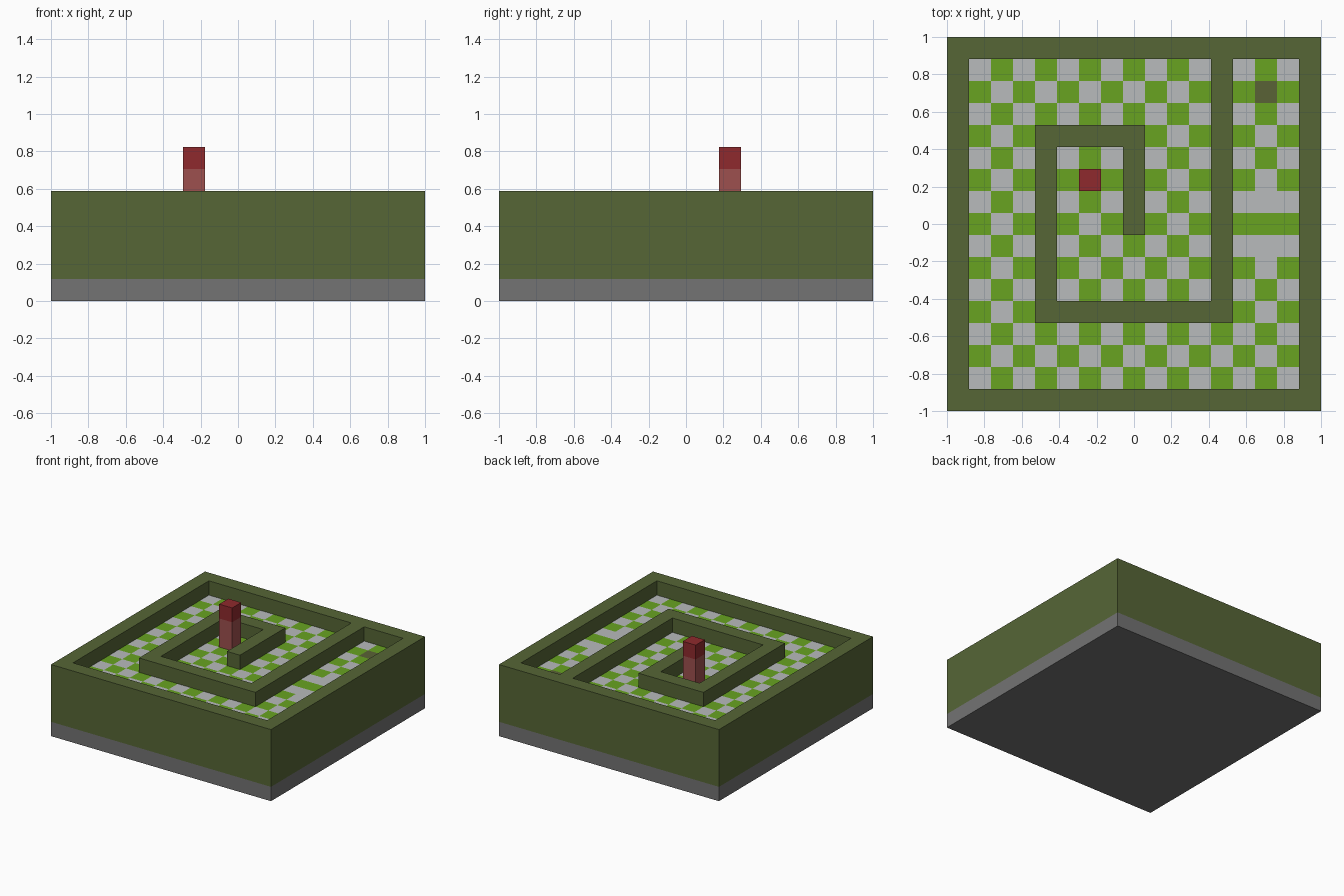
import bpy, bmesh
from mathutils import Vector

cube = bpy.data.objects.get("Cube")
if cube:
    bpy.data.objects.remove(cube, do_unlink=True)

N = 17            # cells per side
U = 2 / N         # cell size


def material(name, rgb):
    lin = [((c / 255 + 0.055) / 1.055) ** 2.4 for c in rgb] + [1]
    m = bpy.data.materials.new(name)
    m.use_nodes = True
    m.diffuse_color = lin
    m.node_tree.nodes["Principled BSDF"].inputs["Base Color"].default_value = lin
    return m


HEDGE = material("hedge green", (86, 102, 54))
STONE = material("stone grey", (115, 115, 115))
GRASS = material("grass green", (104, 164, 33))
PAVING = material("paving grey", (184, 187, 188))
MOSS = material("dark moss", (90, 98, 54))
RED = material("deep red", (143, 42, 45))
ROSE = material("dusty rose", (158, 80, 78))


def finish(name, bm, mats):
    mesh = bpy.data.meshes.new(name)
    bm.to_mesh(mesh)
    bm.free()
    for m in mats:
        mesh.materials.append(m)
    ob = bpy.data.objects.new(name, mesh)
    bpy.context.collection.objects.link(ob)
    return ob


def box(name, mat, col, row, z0, z1, width=1):
    """Square block whose back left cell is (col, row); heights in cells."""
    bm = bmesh.new()
    bmesh.ops.create_cube(bm, size=U)
    bmesh.ops.scale(bm, vec=(width, width, z1 - z0), verts=bm.verts)
    centre = Vector((col + width / 2 - N / 2, N / 2 - row - width / 2, (z0 + z1) / 2))
    bmesh.ops.translate(bm, vec=centre * U, verts=bm.verts)
    return finish(name, bm, [mat])


# Wall runs as (first col, first row, last col, last row), rows from the back
RUNS = [(0, 0, 16, 0), (0, 16, 16, 16), (0, 0, 0, 16), (16, 0, 16, 16),
        (12, 0, 12, 12), (4, 12, 12, 12), (4, 4, 4, 12), (4, 4, 8, 4), (8, 4, 8, 8)]


def cell(face):
    c = face.calc_center_median()
    return int((c.x + 1) / U), int((1 - c.y) / U)


def is_wall(face):
    col, row = cell(face)
    return any(a <= col <= c and b <= row <= d for a, b, c, d in RUNS)


def cell_grid(z, keep):
    bm = bmesh.new()
    bmesh.ops.create_grid(bm, x_segments=N, y_segments=N, size=1)
    bmesh.ops.translate(bm, vec=(0, 0, z * U), verts=bm.verts)
    drop = [f for f in bm.faces if not keep(f)]
    bmesh.ops.delete(bm, geom=drop, context='FACES')
    return bm


# Stone base slab
box("base_slab", STONE, 0, 0, 0, 1, N)

# Hedge walls: footprint raised to full height
bm = cell_grid(1, is_wall)
ext = bmesh.ops.extrude_face_region(bm, geom=bm.faces[:])
verts = [g for g in ext["geom"] if isinstance(g, bmesh.types.BMVert)]
bmesh.ops.translate(bm, vec=(0, 0, 4 * U), verts=verts)
bmesh.ops.recalc_face_normals(bm, faces=bm.faces)
bmesh.ops.dissolve_limit(bm, angle_limit=0.01, verts=bm.verts, edges=bm.edges)
finish("hedge_walls", bm, [HEDGE])

# Checkered floor, with a shifted stretch in the right passage
bm = cell_grid(4, lambda f: not is_wall(f))
for f in bm.faces:
    col, row = cell(f)
    f.material_index = (col + row) % 2
    if col == 14 and 7 <= row <= 9:
        f.material_index = 1 - f.material_index
    if (col, row) == (14, 2):
        f.material_index = 2
finish("checker_floor", bm, [PAVING, GRASS, MOSS])

# Goal pillar
box("pillar_shaft", ROSE, 6, 6, 4, 6)
box("pillar_cap", RED, 6, 6, 6, 7)
